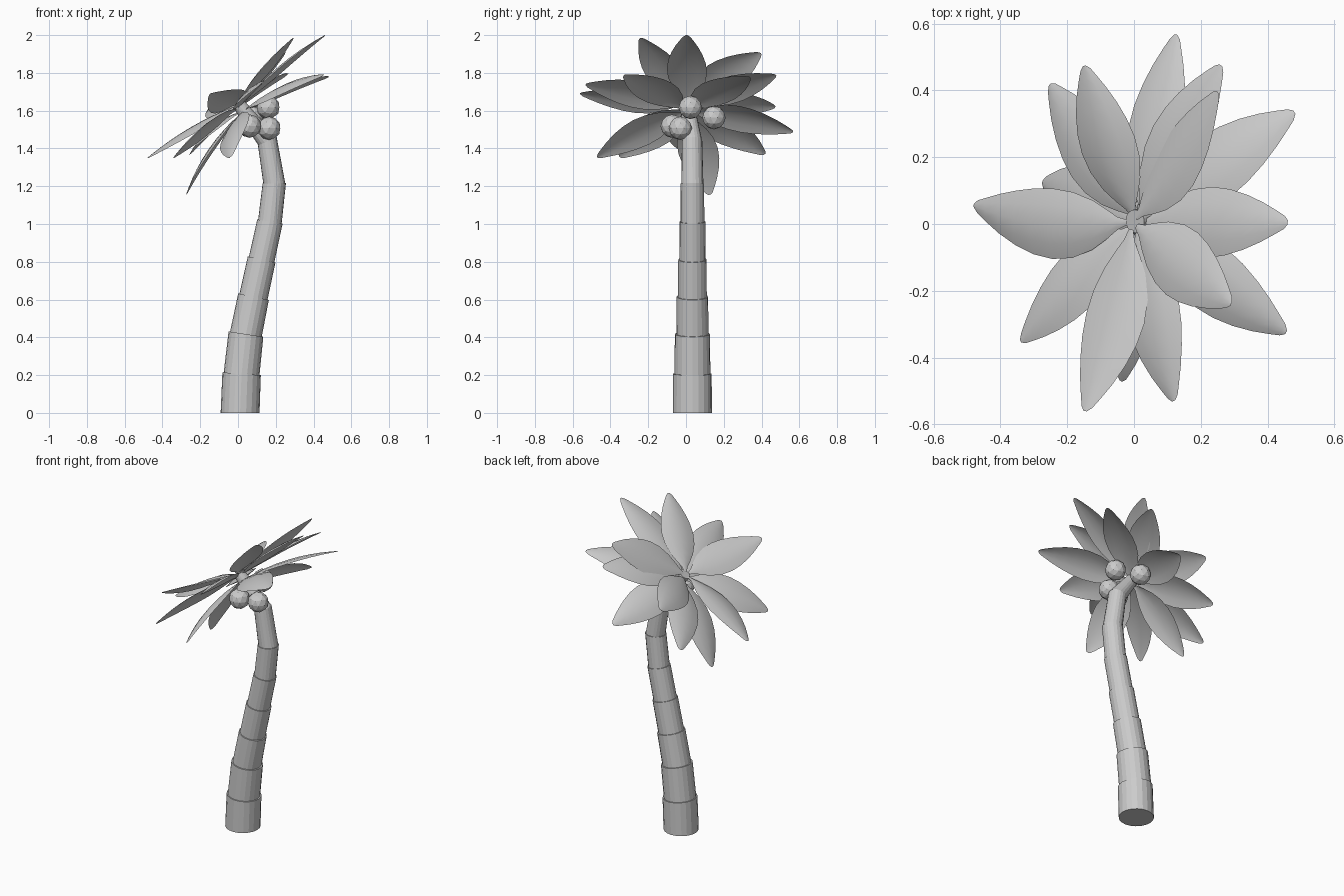
import bpy, bmesh
from math import sin, cos
from mathutils import Vector, Matrix

if "Cube" in bpy.data.objects:
    bpy.data.objects.remove(bpy.data.objects["Cube"])

CROWN = Vector((0.003, 0.003, 1.622))
AXIS = Vector((-0.65, 0.0, 0.76)).normalized()   # crown leans towards -x


def finish(bm, name, smooth=False):
    me = bpy.data.meshes.new(name)
    bm.to_mesh(me)
    bm.free()
    for p in me.polygons:
        p.use_smooth = smooth
    ob = bpy.data.objects.new(name, me)
    bpy.context.collection.objects.link(ob)
    return ob


# Trunk: stacked tapered rings along a bent path, each a bit thinner than the last
path = [(0.011, 0.034, 0), (0.019, 0.034, 0.207), (0.042, 0.034, 0.417),
        (0.082, 0.034, 0.615), (0.125, 0.034, 0.812), (0.169, 0.034, 1.013),
        (0.192, 0.034, 1.215), (0.155, 0.032, 1.44), (0.003, 0.008, 1.635)]
radii = [(0.103, 0.102), (0.095, 0.093), (0.085, 0.083), (0.076, 0.075),
         (0.069, 0.068), (0.063, 0.062), (0.058, 0.054), (0.053, 0.035)]
path = [Vector(p) for p in path]
SIDES = 20


def tilt(i):
    if i == 0:
        return Vector((0, 0, 1))
    a = path[i] - path[i - 1]
    b = path[min(i + 1, len(path) - 1)] - path[i]
    return (a.normalized() + b.normalized()).normalized()


for i, (r0, r1) in enumerate(radii):
    bm = bmesh.new()
    rings = []
    for k, r in ((i, r0), (i + 1, r1)):
        rot = Vector((0, 0, 1)).rotation_difference(tilt(k)).to_matrix().to_4x4()
        rings.append(bmesh.ops.create_circle(
            bm, cap_ends=True, segments=SIDES, radius=r,
            matrix=Matrix.Translation(path[k]) @ rot)["verts"])
    for j in range(SIDES):
        n = (j + 1) % SIDES
        bm.faces.new((rings[0][j], rings[0][n], rings[1][n], rings[1][j]))
    bmesh.ops.recalc_face_normals(bm, faces=bm.faces)
    finish(bm, f"trunk_segment_{i + 1}")

# Coconuts hanging below the crown
for i, p in enumerate([(0.16, 0.023, 1.617), (0.062, -0.073, 1.518),
                       (0.165, -0.03, 1.507), (0.075, 0.148, 1.563)]):
    bm = bmesh.new()
    bmesh.ops.create_icosphere(bm, subdivisions=2, radius=0.062,
                               matrix=Matrix.Translation(p))
    finish(bm, f"coconut_{i + 1}")

# Leaves: half width along the length, slightly arched and cupped
outline = [(0, .008), (.06, .02), (.13, .046), (.22, .075), (.35, .1), (.48, .107),
           (.6, .1), (.72, .083), (.83, .06), (.92, .036), (.975, .02), (1, .006)]
COLS = (-1, -0.55, 0, 0.55, 1)


def leaf(name, lift, tip, bow, roll=0.0, bend=0.0):
    """roll twists the blade about its length, bend curves it sideways"""
    base = CROWN + AXIS * lift
    tip = Vector(tip)
    d = (tip - base).normalized()
    base = base + d * 0.02
    s0 = AXIS.cross(d).normalized()
    u0 = d.cross(s0)
    side = s0 * cos(roll) + u0 * sin(roll)
    up = d.cross(side)
    bm = bmesh.new()
    rows = []
    for t, w in outline:
        arc = 4 * t * (1 - t)
        mid = base.lerp(tip, t) + up * bow * arc + side * bend * arc
        rows.append([bm.verts.new(mid + side * w * c - up * w * 0.2 * c * c)
                     for c in COLS])
    for a, b in zip(rows, rows[1:]):
        for j in range(len(COLS) - 1):
            bm.faces.new((a[j], b[j], b[j + 1], a[j + 1]))
    finish(bm, name, smooth=True)


# Three tiers of leaves: tip, arch, roll, sideways bend
tiers = {
    "lower_leaf": (-0.03, [((.124, .567, 1.49), .035), ((.48, .335, 1.78), .035),
                           ((.455, -.325, 1.79), .035), ((-.04, -.47, 1.355), .035),
                           ((-.275, .125, 1.155), .035), ((-.253, .417, 1.37), .035)]),
    "middle_leaf": (-0.005, [((.46, .005, 2.0), .03, -.12), ((.26, .475, 1.79), .03),
                             ((-.15, .473, 1.62), .03), ((-.34, -.35, 1.355), .03, .2),
                             ((.118, -.53, 1.74), .03)]),
    "upper_leaf": (0.012, [((.25, .395, 1.905), .01, -.25, -.015),
                           ((.29, -.24, 1.985), .02, -.12),
                           ((-.147, -.56, 1.69), 0.0, -.1, .01),
                           ((-.48, .055, 1.35), .025, -.12, .028)]),
}
for name, (lift, leaves) in tiers.items():
    for i, args in enumerate(leaves):
        leaf(f"{name}_{i + 1}", lift, *args)
